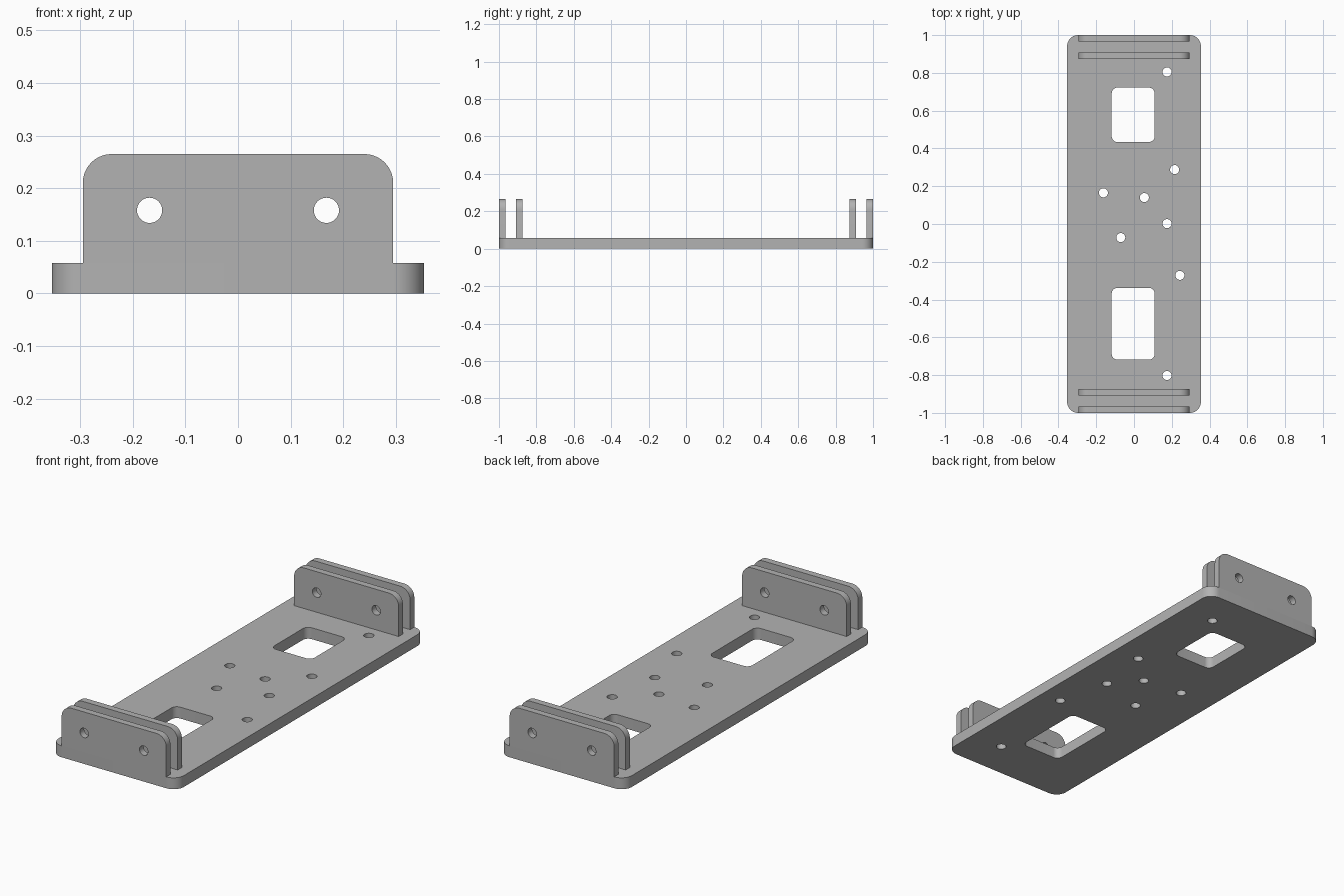
import bpy, bmesh, math
from mathutils import Matrix

cube = bpy.data.objects.get("Cube")
if cube:
    bpy.data.objects.remove(cube, do_unlink=True)

grey = bpy.data.materials.new("plain grey")
grey.use_nodes = True
COLOUR = (0.45, 0.45, 0.45, 1)
grey.diffuse_color = COLOUR
grey.node_tree.nodes["Principled BSDF"].inputs["Base Color"].default_value = COLOUR


def arc(cx, cy, r, start, sweep, steps):
    return [(cx + r * math.cos(start + sweep * i / steps),
             cy + r * math.sin(start + sweep * i / steps)) for i in range(steps + 1)]


def circle(cx, cy, r):
    return arc(cx, cy, r, 0, math.tau, 32)[:-1]


def rounded_rect(x0, x1, y0, y1, r, square_base=False):
    """Outline with rounded corners; the two lower ones can stay square."""
    q = math.pi / 2
    pts = arc(x1 - r, y1 - r, r, 0, q, 10) + arc(x0 + r, y1 - r, r, q, q, 10)
    if square_base:
        return pts + [(x0, y0), (x1, y0)]
    return pts + arc(x0 + r, y0 + r, r, 2 * q, q, 10) + arc(x1 - r, y0 + r, r, 3 * q, q, 10)


def sheet(name, outlines, thickness, matrix):
    """Filled outline with holes, extruded evenly about its plane."""
    curve = bpy.data.curves.new(name, "CURVE")
    curve.dimensions = "2D"
    curve.fill_mode = "BOTH"
    curve.extrude = thickness / 2
    for pts in outlines:
        spline = curve.splines.new("POLY")
        spline.points.add(len(pts) - 1)
        for p, (x, y) in zip(spline.points, pts):
            p.co = (x, y, 0, 1)
        spline.use_cyclic_u = True
    obj = bpy.data.objects.new(name, curve)
    bpy.context.collection.objects.link(obj)
    bpy.ops.object.select_all(action="DESELECT")
    obj.select_set(True)
    bpy.context.view_layer.objects.active = obj
    bpy.ops.object.convert(target="MESH")
    obj = bpy.context.object
    bm = bmesh.new()
    bm.from_mesh(obj.data)
    bmesh.ops.remove_doubles(bm, verts=bm.verts, dist=1e-5)
    bmesh.ops.transform(bm, matrix=matrix, verts=bm.verts)
    bmesh.ops.recalc_face_normals(bm, faces=bm.faces)
    bm.to_mesh(obj.data)
    bm.free()
    obj.data.materials.clear()
    obj.data.materials.append(grey)
    bpy.ops.object.shade_smooth_by_angle(angle=math.radians(30))
    return obj


# Base plate with two windows and scattered screw holes
BASE = 0.058
screw_holes = [(.175, .805), (.215, .288), (-.162, .165), (.055, .14),
               (.175, .002), (-.07, -.072), (.243, -.272), (.175, -.802)]
outlines = [rounded_rect(-.354, .354, -1, 1, .058),
            rounded_rect(-.118, .109, .434, .722, .03),
            rounded_rect(-.118, .109, -.718, -.338, .03)]
outlines += [circle(x, y, .024) for x, y in screw_holes]
sheet("base_plate", outlines, BASE, Matrix.Translation((0, 0, BASE / 2)))

# Paired upright lugs at both ends, each with two pin holes
THICK = 0.034
lug = [rounded_rect(-.295, .295, BASE, .265, .055, square_base=True),
       circle(-.168, .158, .024), circle(.168, .158, .024)]
upright = Matrix.Rotation(math.pi / 2, 4, "X")
for end, side in (("front", -1), ("back", 1)):
    for place, y in (("outer", 1 - THICK / 2), ("inner", .891)):
        sheet(f"{end}_{place}_lug", lug, THICK,
              Matrix.Translation((0, side * y, 0)) @ upright)
